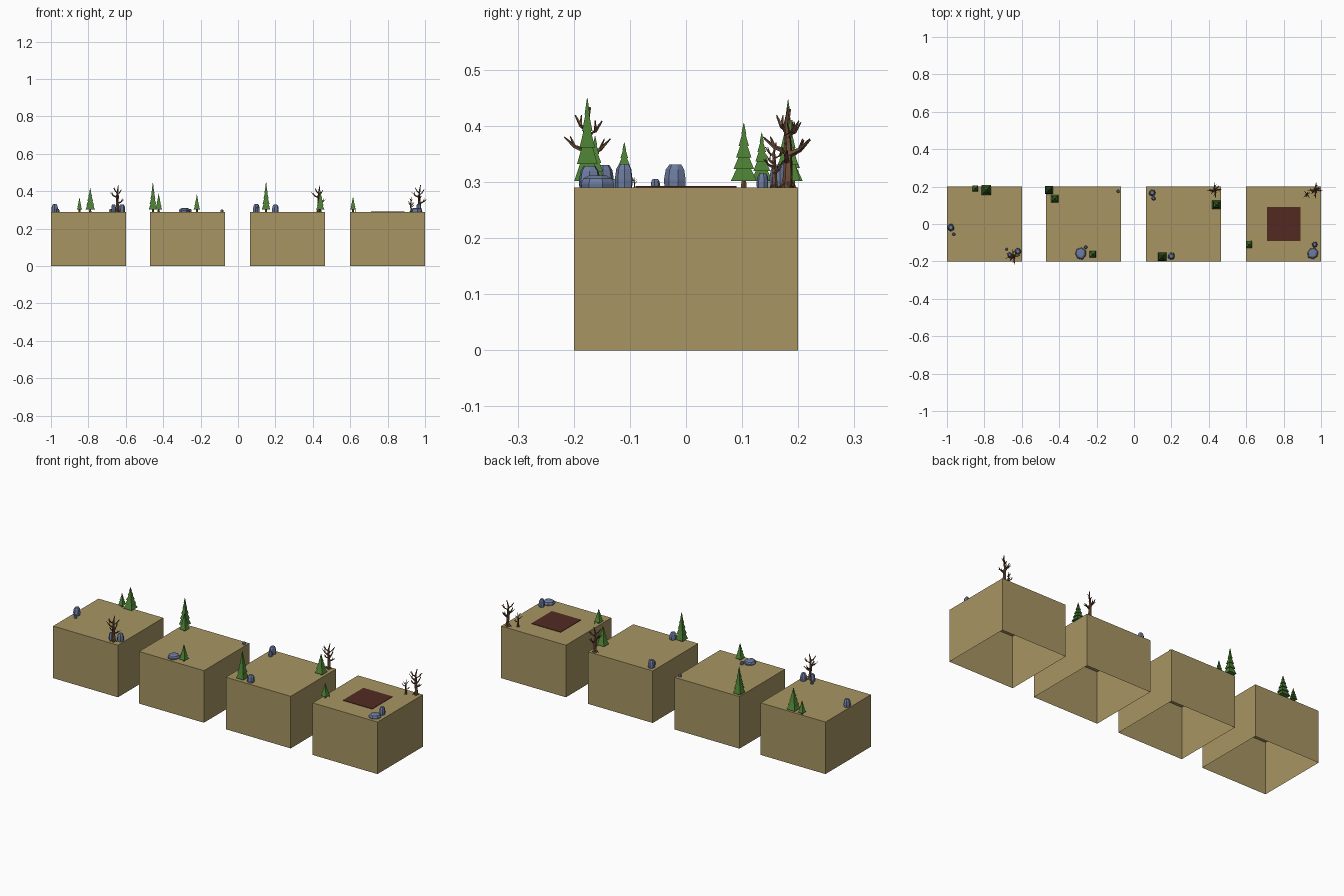
import bpy, bmesh, math, random
from mathutils import Vector

random.seed(4)
cube = bpy.data.objects.get("Cube")
if cube:
    bpy.data.objects.remove(cube, do_unlink=True)

GROUND = 0.29


def material(name, r, g, b):
    def lin(c):
        c /= 255
        return c / 12.92 if c < 0.04 else ((c + 0.055) / 1.055) ** 2.4
    color = (lin(r), lin(g), lin(b), 1)
    m = bpy.data.materials.new(name)
    m.use_nodes = True
    m.diffuse_color = color
    shader = m.node_tree.nodes["Principled BSDF"]
    shader.inputs["Base Color"].default_value = color
    shader.inputs["Roughness"].default_value = 0.9
    return m


sand = material("dry sand", 167, 149, 98)
red = material("dark red earth", 82, 42, 34)
green = material("pine green", 74, 124, 50)
stone = material("blue grey stone", 108, 123, 158)
wood = material("brown wood", 112, 80, 58)


def finish(bm, name, mats):
    bmesh.ops.recalc_face_normals(bm, faces=bm.faces)
    mesh = bpy.data.meshes.new(name)
    bm.to_mesh(mesh)
    bm.free()
    for m in mats:
        mesh.materials.append(m)
    obj = bpy.data.objects.new(name, mesh)
    bpy.context.collection.objects.link(obj)
    return obj


def skin(bm, rings, mat=0):
    """Join rings of points into a closed shape."""
    loops = [[bm.verts.new(p) for p in ring] for ring in rings]
    n = len(loops[0])
    for a, b in zip(loops, loops[1:]):
        for i in range(n):
            j = (i + 1) % n
            bm.faces.new((a[i], a[j], b[j], b[i])).material_index = mat
    for cap in (loops[0], loops[-1]):
        bm.faces.new(cap).material_index = mat


def circle(x, y, z, r, sides, turn=0.0, wobble=None):
    wobble = wobble or [1] * sides
    return [(x + r * w * math.cos(turn + math.tau * i / sides),
             y + r * w * math.sin(turn + math.tau * i / sides), z)
            for i, w in enumerate(wobble)]


# Hollow ground blocks, open underneath
def block(name, cx):
    bm = bmesh.new()
    bmesh.ops.create_cube(bm, size=1)
    for v in bm.verts:
        v.co = (cx + v.co.x * 0.4, v.co.y * 0.4, (v.co.z + 0.5) * GROUND)
    bottom = [f for f in bm.faces if f.calc_center_median().z < 0.01]
    bmesh.ops.delete(bm, geom=bottom, context='FACES')
    finish(bm, name, [sand])


# Square tiered pine with a short trunk
def pine(name, x, y, top, half, tiers=5):
    bm = bmesh.new()
    corner = math.sqrt(2)
    turn = math.pi / 4
    base = GROUND + 0.012
    h = top - base
    skin(bm, [circle(x, y, GROUND - 0.002, 0.006, 6),
              circle(x, y, base + 0.01, 0.004, 6)], 1)
    rings = []
    for i in range(tiers):
        f = i / tiers
        w = half * (1 - f) * corner
        rings.append(circle(x, y, base + h * f, w, 4, turn))
        last = i == tiers - 1
        inner = 0.0006 if last else half * (1 - f - 1 / tiers) * 0.72 * corner
        rings.append(circle(x, y, base + h * (f + 1 / tiers), inner, 4, turn))
    skin(bm, rings)
    finish(bm, name, [green, wood])


# Faceted boulder with a bevelled crown
def rock(name, x, y, r, height, sides=7):
    bm = bmesh.new()
    turn = random.uniform(0, 1)
    wobble = [random.uniform(0.88, 1.08) for _ in range(sides)]
    profile = ((0.95, -0.002), (1, height * 0.35), (0.85, height * 0.78), (0.55, height))
    skin(bm, [circle(x, y, GROUND + z, r * k, sides, turn, wobble) for k, z in profile])
    finish(bm, name, [stone])


# Bare tree made of tapered bent limbs
def limb(bm, points, r0, r1, sides=5):
    pts = [Vector(p) for p in points]
    rings = []
    for i, p in enumerate(pts):
        d = (pts[min(i + 1, len(pts) - 1)] - pts[max(i - 1, 0)]).normalized()
        side = d.orthogonal().normalized()
        other = d.cross(side)
        r = r0 + (r1 - r0) * i / (len(pts) - 1)
        rings.append([p + r * (side * math.cos(math.tau * k / sides)
                               + other * math.sin(math.tau * k / sides))
                      for k in range(sides)])
    skin(bm, rings)


def dead_tree(name, x, y, height, turn=0.0):
    bm = bmesh.new()
    s = height / 0.14
    limb(bm, [(0, 0, -0.002), (0.002, 0.001, 0.02), (-0.002, 0.002, 0.075),
              (0.001, -0.002, 0.11), (0.006, 0.003, 0.14)], 0.010, 0.002)
    # Main boughs: direction in degrees, start height, reach and rise
    for angle, z, reach, rise in ((0, 0.045, 0.036, 0.02), (85, 0.057, 0.040, 0.028),
                                  (180, 0.075, 0.040, 0.028), (270, 0.062, 0.042, 0.026),
                                  (40, 0.090, 0.032, 0.026), (220, 0.098, 0.028, 0.028)):
        a = math.radians(angle)
        d = Vector((math.cos(a), math.sin(a), 0))
        up = Vector((0, 0, 1))
        across = d.cross(up)
        root = up * z
        elbow = root + d * reach * 0.55 + up * rise * 0.35
        tip = root + d * reach + up * rise
        limb(bm, [root, elbow, tip], 0.0055, 0.0012)
        limb(bm, [elbow, elbow + d * 0.006 + across * 0.009 + up * 0.018], 0.003, 0.001)
    # Spreading roots
    for k in range(4):
        a = math.tau * k / 4 + 0.4
        limb(bm, [(0, 0, 0.012), (0.016 * math.cos(a), 0.016 * math.sin(a), 0)], 0.006, 0.001)
    for v in bm.verts:
        c, n = math.cos(turn), math.sin(turn)
        v.co = (x + s * (v.co.x * c - v.co.y * n), y + s * (v.co.x * n + v.co.y * c),
                GROUND + s * v.co.z)
    finish(bm, name, [wood])


for i, cx in enumerate((-0.8, -0.27, 0.265, 0.8)):
    block(f"ground_block_{i + 1}", cx)

# Dark red patch on the last block
bm = bmesh.new()
bmesh.ops.create_cube(bm, size=1)
for v in bm.verts:
    v.co = (0.8 + v.co.x * 0.18, v.co.y * 0.18, GROUND + 0.001 + v.co.z * 0.003)
finish(bm, "earth_patch", [red])

pines = ((-0.79, 0.182, 0.418, 0.026), (-0.848, 0.19, 0.365, 0.015),
         (-0.455, 0.182, 0.447, 0.022), (-0.424, 0.135, 0.388, 0.019),
         (-0.22, -0.162, 0.382, 0.018), (0.15, -0.176, 0.45, 0.023),
         (0.44, 0.103, 0.405, 0.023), (0.615, -0.11, 0.37, 0.017))
for i, (x, y, top, half) in enumerate(pines):
    pine(f"pine_tree_{i + 1}", x, y, top, half)

rocks = ((-0.98, -0.018, 0.02, 0.041), (-0.964, -0.055, 0.009, 0.015),
         (-0.622, -0.147, 0.018, 0.04), (-0.665, -0.165, 0.014, 0.04),
         (-0.682, -0.135, 0.007, 0.014), (-0.285, -0.158, 0.033, 0.02),
         (-0.258, -0.124, 0.010, 0.015), (-0.085, 0.175, 0.009, 0.013),
         (0.098, 0.167, 0.019, 0.041), (0.105, 0.137, 0.011, 0.025),
         (0.2, -0.172, 0.019, 0.038), (0.957, -0.157, 0.032, 0.021),
         (0.966, -0.11, 0.016, 0.042))
for i, (x, y, r, h) in enumerate(rocks):
    rock(f"rock_{i + 1}", x, y, r, h)

dead = ((-0.645, -0.175, 0.143, 0.2), (0.432, 0.182, 0.14, 0.1), (0.97, 0.18, 0.143, 0.0),
        (0.925, 0.157, 0.08, 0.7), (0.626, -0.092, 0.018, 0.4))
for i, (x, y, h, turn) in enumerate(dead):
    dead_tree(f"dead_tree_{i + 1}", x, y, h, turn)
